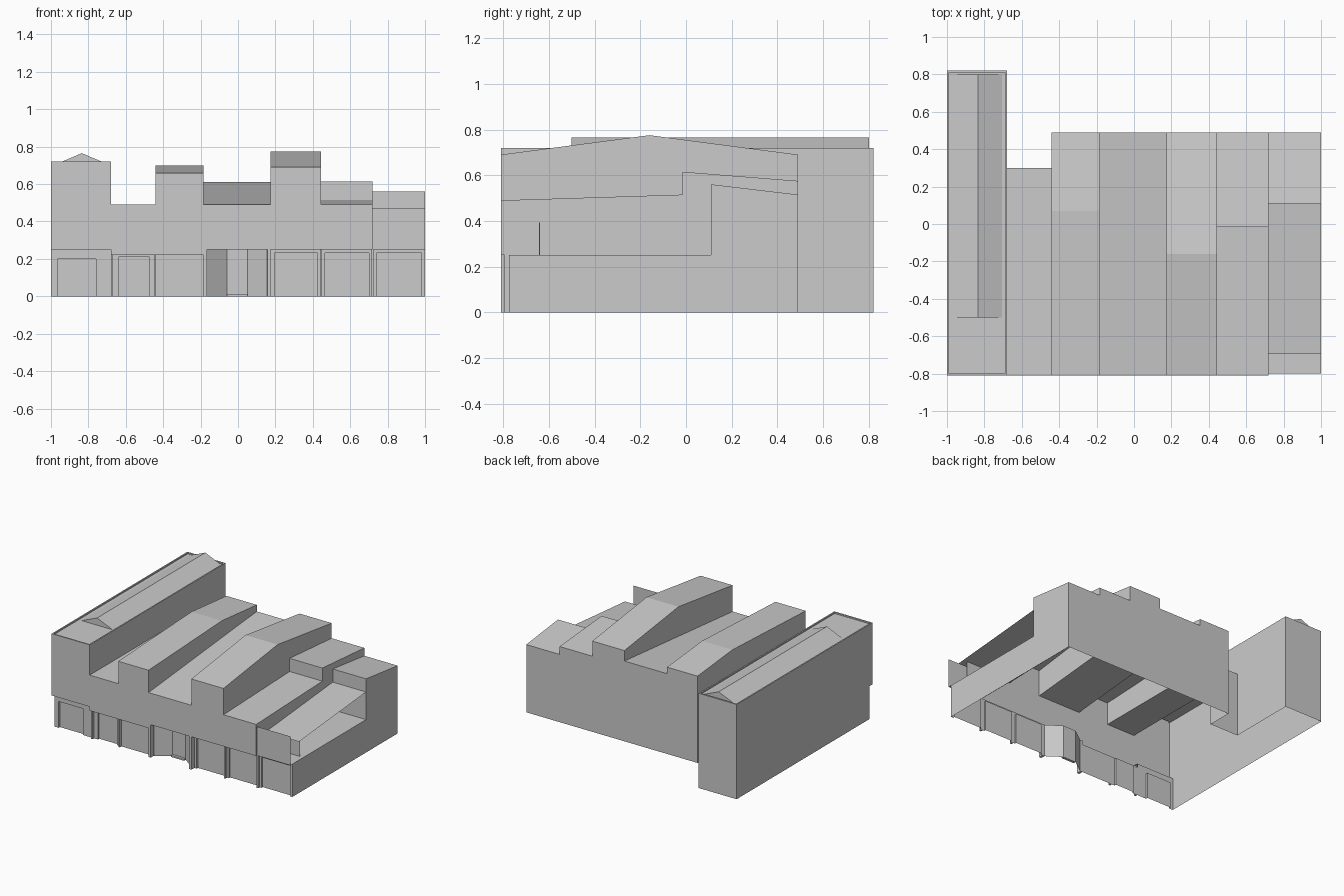
import bpy

if "Cube" in bpy.data.objects:
    bpy.data.objects.remove(bpy.data.objects["Cube"])

FRONT, SHOP, BACK = -0.81, -0.775, 0.49


def mesh(name, verts, faces):
    me = bpy.data.meshes.new(name)
    me.from_pydata(verts, [], faces)
    me.update()
    ob = bpy.data.objects.new(name, me)
    bpy.context.collection.objects.link(ob)
    return ob


def strip(name, x0, x1, path):
    """Sheet: a (y, z) path running front to back, stretched across x."""
    v = [(x, y, z) for y, z in path for x in (x0, x1)]
    f = [(2*i, 2*i+1, 2*i+3, 2*i+2) for i in range(len(path) - 1)]
    return mesh(name, v, f)


def side(name, x, poly, facing):
    """Flat wall at x from a (y, z) outline, facing +x or -x."""
    area = sum(a[0]*b[1] - b[0]*a[1] for a, b in zip(poly, poly[1:] + poly[:1]))
    if area * facing < 0:
        poly = poly[::-1]
    return mesh(name, [(x, y, z) for y, z in poly], [tuple(range(len(poly)))])


def box(name, x0, x1, y0, y1, z0, z1):
    v = [(x, y, z) for z in (z0, z1) for x, y in ((x0, y0), (x1, y0), (x1, y1), (x0, y1))]
    return mesh(name, v, [(3, 2, 1, 0), (4, 5, 6, 7), (0, 1, 5, 4),
                          (1, 2, 6, 5), (2, 3, 7, 6), (3, 0, 4, 7)])


# Roof profiles of the row of units, front to back
roof = {
    "a": [(FRONT, .72), (.82, .72)],
    "b": [(FRONT, .49), (.30, .49)],
    "c": [(FRONT, .66), (.07, .70), (BACK, .66)],
    "d": [(FRONT, .49), (BACK, .61)],
    "e": [(FRONT, .69), (-.16, .775), (BACK, .69)],
    "f": [(FRONT, .49), (-.015, .515), (-.015, .615), (BACK, .575)],
    "g": [(FRONT, .25), (.11, .25), (.11, .56), (BACK, .515)],
}
span = {"a": (-1, -.68), "b": (-.68, -.44), "c": (-.44, -.185), "d": (-.185, .175),
        "e": (.175, .445), "f": (.445, .72), "g": (.72, 1)}
soffit = {k: .22 if k in "bc" else .25 for k in span}

# Shell of each unit: soffit, facade, roof and back wall in one sheet
for k, (x0, x1) in span.items():
    prof = roof[k]
    if k == "a":   # sunken deck behind a thin parapet
        prof = [(FRONT, .72), (-.80, .72), (-.80, .71), (.81, .71), (.81, .72), (.82, .72)]
    if k == "g":   # terrace floor
        path = [(SHOP, .25), (-.80, .25)] + prof[1:]
    else:
        path = [(SHOP, soffit[k]), (FRONT, soffit[k])] + prof
    strip("unit_shell_" + k, x0, x1, path + [(prof[-1][0], 0)])

# Step walls between neighbouring roofs
yard_a = [(.30, 0), (.82, 0)]
yard_c = [(.30, 0), (BACK, 0)]
for hi, lo, x, facing, extra in (("a", "b", -.68, 1, yard_a), ("c", "b", -.44, -1, yard_c),
                                 ("c", "d", -.185, 1, []), ("e", "d", .175, -1, []),
                                 ("e", "f", .445, 1, []), ("f", "g", .72, 1, [])):
    side("step_wall_" + hi + lo, x, roof[hi] + (roof[lo] + extra)[::-1], facing)

# End walls of the row
side("left_end_wall", -1, [(SHOP, 0), (SHOP, .25), (FRONT, .25), (FRONT, .72), (.82, .72), (.82, 0)], -1)
side("right_end_wall", 1, [(SHOP, 0), (SHOP, .25), (.11, .25), (.11, .56), (BACK, .515), (BACK, 0)], 1)

# Tall unit: side parapets and low gabled skylight
for x in (-1, -.69):
    box("parapet", x, x + .01, FRONT, .82, .71, .72)
ya, yb = -.50, .80
mesh("gable_skylight",
     [(x, y, z) for y in (ya, yb) for x, z in ((-.965, .71), (-.835, .765), (-.705, .71))],
     [(0, 2, 1), (3, 4, 5), (0, 1, 4, 3), (1, 2, 5, 4)])

# Terrace: front screen, inner wall and open-sided lean-to roof
strip("terrace_screen", .72, 1, [(-.80, .25), (-.80, .47)])
box("terrace_wall", .72, .97, -.643, -.638, .25, .392)
strip("terrace_roof", .72, 1, [(-.695, .39), (.11, .46)])


def shopfront(name, x0, x1, top, window=None):
    """Ground floor wall with an inset window panel."""
    if not window:
        return strip(name, x0, x1, [(SHOP, 0), (SHOP, top)])
    a, b, h = window
    d = SHOP + .015
    out = [(x0, 0), (x0, top), (x1, top), (x1, 0)]
    inn = [(a, 0), (a, h), (b, h), (b, 0)]
    v = [(x, SHOP, z) for x, z in out + inn] + [(x, d, z) for x, z in inn]
    f = [(i, i + 1, i + 5, i + 4) for i in range(3)]
    f += [(i + 4, i + 5, i + 9, i + 8) for i in range(3)] + [(8, 9, 10, 11)]
    return mesh(name, v, f)


windows = {"a": (-.965, -.76, .20), "b": (-.635, -.475, .212), "c": None,
           "e": (.195, .425, .232), "f": (.465, .70, .232), "g": (.74, .98, .232)}
for k, w in windows.items():
    shopfront("shopfront_" + k, *span[k], soffit[k], w)

# Recessed central entrance with splayed sides
pts = [(-.185, SHOP), (-.165, SHOP), (-.06, -.70), (.05, -.70), (.155, SHOP), (.175, SHOP)]
mesh("entrance_recess", [(x, y, z) for x, y in pts for z in (0, .25)],
     [(2*i, 2*i+2, 2*i+3, 2*i+1) for i in range(5)])
mesh("entrance_ceiling", [(x, y, .25) for x, y in pts[1:5]], [(3, 2, 1, 0)])
box("door_step", -.06, .05, -.72, -.70, 0, .012)

# Dividing fins and slim pilasters along the shopfronts
for x in (-.185, .157):
    box("entrance_fin", x, x + .018, FRONT, SHOP, 0, .25)
for x, h in ((-.68, .22), (-.45, .22), (.438, .25), (.713, .25)):
    box("pilaster", x, x + .012, -.795, SHOP, 0, h)
